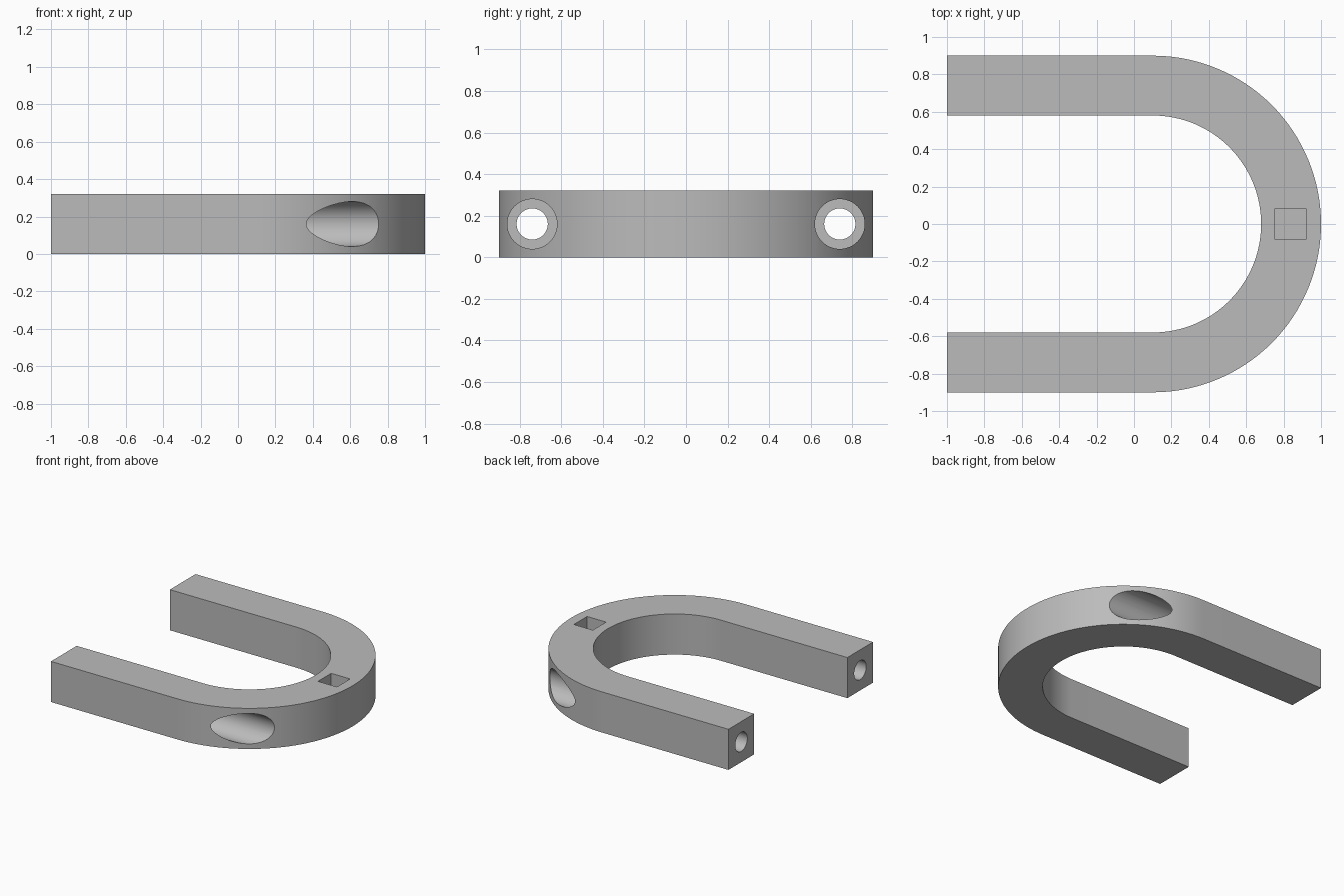
import bpy, bmesh, math

if "Cube" in bpy.data.objects:
    bpy.data.objects.remove(bpy.data.objects["Cube"])

HEIGHT = 0.32
BEND_X = 0.1      # centre of the bend
OUTER, INNER = 0.9, 0.58
ARM_Y = (OUTER + INNER) / 2
SEGMENTS = 64

grey = bpy.data.materials.new("plain grey")
grey.use_nodes = True
colour = (0.5, 0.5, 0.5, 1)
grey.diffuse_color = colour
grey.node_tree.nodes["Principled BSDF"].inputs["Base Color"].default_value = colour


def arc(radius):
    steps = [math.pi * (i / SEGMENTS - 0.5) for i in range(SEGMENTS + 1)]
    return [(BEND_X + radius * math.cos(a), radius * math.sin(a)) for a in steps]


# U-shaped bar: outline extruded upward
outline = [(-1, -OUTER)] + arc(OUTER) + [(-1, OUTER), (-1, INNER)]
outline += arc(INNER)[::-1] + [(-1, -INNER)]
bm = bmesh.new()
base = bm.faces.new([bm.verts.new((x, y, 0)) for x, y in outline])
top = bmesh.ops.extrude_face_region(bm, geom=[base])["geom"]
bmesh.ops.translate(bm, vec=(0, 0, HEIGHT),
                    verts=[v for v in top if isinstance(v, bmesh.types.BMVert)])
bmesh.ops.recalc_face_normals(bm, faces=bm.faces)
mesh = bpy.data.meshes.new("u_bar")
bm.to_mesh(mesh)
bm.free()
mesh.materials.append(grey)
bar = bpy.data.objects.new("u_bar", mesh)
bpy.context.collection.objects.link(bar)


def cut(cutter):
    """Subtract the cutter from the bar and discard it."""
    cutter.hide_render = True
    cutter.data.materials.append(grey)
    mod = bar.modifiers.new("cut", "BOOLEAN")
    mod.operation = "DIFFERENCE"
    mod.solver = "EXACT"
    mod.object = cutter
    bpy.context.view_layer.objects.active = bar
    bpy.ops.object.modifier_apply(modifier=mod.name)
    bpy.data.objects.remove(cutter)


def bore(radius, start, end, y):
    bpy.ops.mesh.primitive_cylinder_add(
        vertices=48, radius=radius, depth=end - start,
        location=((start + end) / 2, y, HEIGHT / 2), rotation=(0, math.pi / 2, 0))
    cut(bpy.context.object)


# Bolt hole along each arm, with a wide counterbore opening through the bend
for side in (-1, 1):
    bore(0.075, -1.2, 0.3, side * ARM_Y)
    bore(0.12, BEND_X, 1.2, side * ARM_Y)

# Blind square pocket in the top of the bend
bpy.ops.mesh.primitive_cube_add(size=1, location=(0.837, 0, HEIGHT))
pocket = bpy.context.object
pocket.scale = (0.165, 0.165, 0.32)
cut(pocket)

# Smooth curved walls, crisp edges
bpy.ops.object.select_all(action="DESELECT")
bar.select_set(True)
bpy.context.view_layer.objects.active = bar
bpy.ops.object.shade_smooth_by_angle(angle=math.radians(30))
